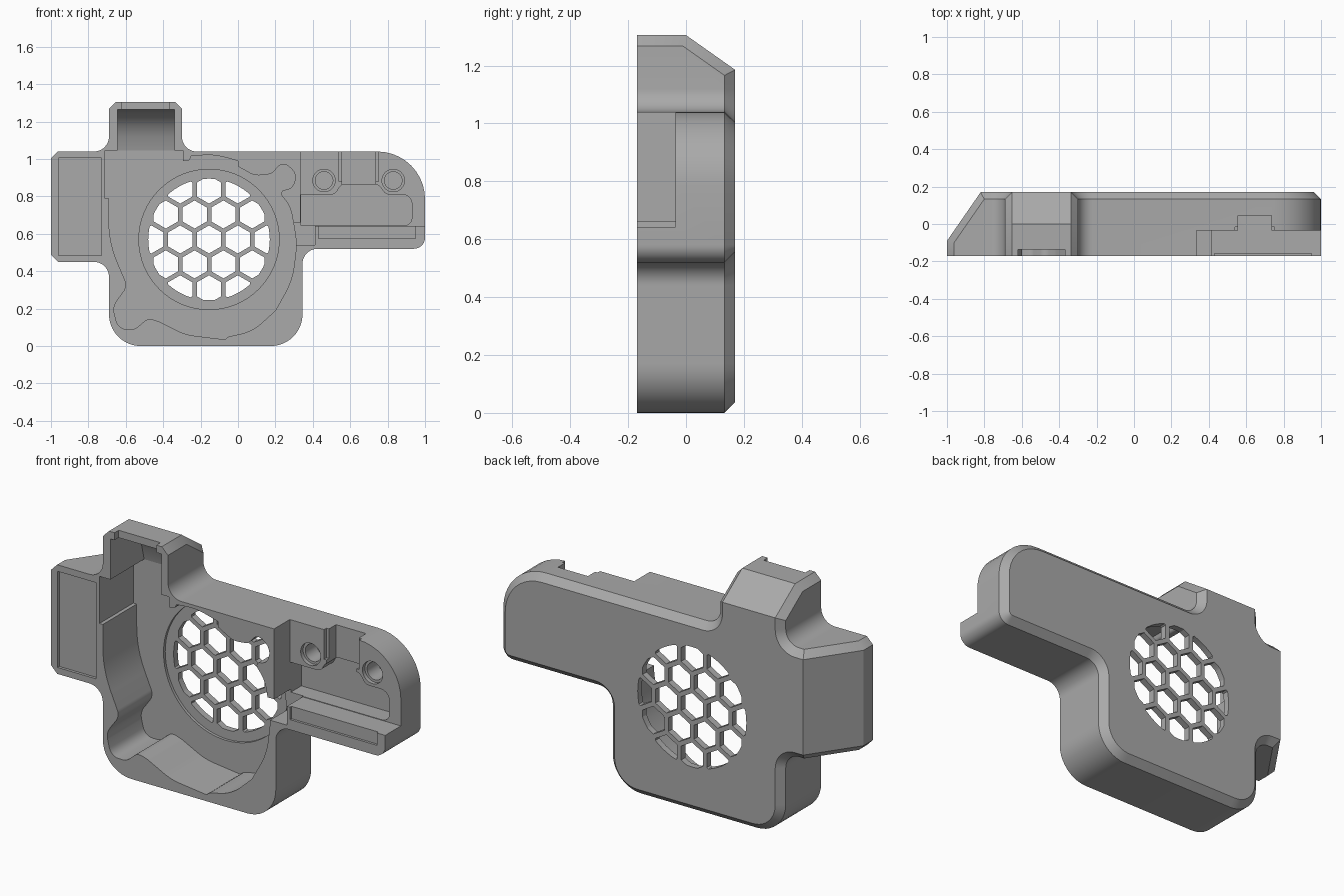
import bpy, bmesh, math
from mathutils import Vector

cube = bpy.data.objects.get("Cube")
if cube:
    bpy.data.objects.remove(cube, do_unlink=True)

FRONT, BACK, FLOOR = -0.17, 0.17, 0.12
FAN = (-0.155, 0.57)

grey = bpy.data.materials.new("plain grey")
grey.use_nodes = True
grey.diffuse_color = (0.4, 0.4, 0.4, 1)
grey.node_tree.nodes["Principled BSDF"].inputs["Base Color"].default_value = (0.4, 0.4, 0.4, 1)


def rounded(points, steps=8):
    """Fillet each (u, v, radius) corner of a closed outline."""
    out = []
    n = len(points)
    for i, p in enumerate(points):
        c = Vector(p[:2])
        a = Vector(points[i - 1][:2]) - c
        b = Vector(points[(i + 1) % n][:2]) - c
        r = p[2] if len(p) > 2 else 0
        half = a.angle(b) / 2
        if r == 0 or half > 1.55:
            out.append(c)
            continue
        t = min(r / math.tan(half), a.length * 0.49, b.length * 0.49)
        r = t * math.tan(half)
        a.normalize()
        b.normalize()
        mid = c + (a + b).normalized() * (r / math.sin(half))
        start, end = c + a * t - mid, c + b * t - mid
        sweep = start.angle_signed(end)
        for k in range(steps + 1):
            ang = -sweep * k / steps
            out.append(mid + Vector((start.x * math.cos(ang) - start.y * math.sin(ang),
                                     start.x * math.sin(ang) + start.y * math.cos(ang))))
    return out


def circle(cx, cz, r, n=64, turn=0.0):
    return [(cx + r * math.cos(turn + math.tau * i / n),
             cz + r * math.sin(turn + math.tau * i / n)) for i in range(n)]


def add_prism(bm, outline, lo, hi, axis="y"):
    def place(p, d):
        return (p[0], d, p[1]) if axis == "y" else (d, p[0], p[1])
    low = [bm.verts.new(place(p, lo)) for p in outline]
    high = [bm.verts.new(place(p, hi)) for p in outline]
    n = len(low)
    bm.faces.new(low)
    bm.faces.new(high[::-1])
    for i in range(n):
        j = (i + 1) % n
        bm.faces.new((low[j], low[i], high[i], high[j]))
    bmesh.ops.recalc_face_normals(bm, faces=bm.faces)


def make_object(name, bm):
    mesh = bpy.data.meshes.new(name)
    bm.to_mesh(mesh)
    bm.free()
    mesh.materials.append(grey)
    obj = bpy.data.objects.new(name, mesh)
    bpy.context.collection.objects.link(obj)
    return obj


def prism(name, outline, lo, hi, axis="y"):
    bm = bmesh.new()
    add_prism(bm, outline, lo, hi, axis)
    return make_object(name, bm)


def boolean(target, tool, operation="DIFFERENCE"):
    tool.hide_render = True
    mod = target.modifiers.new("cut", "BOOLEAN")
    mod.operation, mod.solver, mod.object = operation, "EXACT", tool
    bpy.context.view_layer.objects.active = target
    bpy.ops.object.modifier_apply(modifier=mod.name)
    bpy.data.objects.remove(tool, do_unlink=True)


def box(x0, x1, z0, z1, r=0.0):
    return rounded([(x0, z0, r), (x1, z0, r), (x1, z1, r), (x0, z1, r)], 5)


# Housing shell: rounded outline with a left wing, top duct and right arm
outline = rounded([
    (-0.69, 0, 0.17), (0.345, 0, 0.17), (0.345, 0.52, 0.08), (1, 0.52, 0.06),
    (1, 1.04, 0.27), (-0.30, 1.04, 0.08), (-0.30, 1.305), (-0.69, 1.305),
    (-0.69, 1.04, 0.08), (-1, 1.04), (-1, 0.45), (-0.69, 0.45, 0.08)], 10)
bm = bmesh.new()
add_prism(bm, outline, FRONT, BACK)

# Sloped backs of the wing and the duct
for co, no in (((-1, -0.09, 0), (-0.26, 0.18, 0)), ((0, 0, 1.305), (0, 0.12, 0.17))):
    bmesh.ops.bisect_plane(bm, geom=bm.verts[:] + bm.edges[:] + bm.faces[:],
                           plane_co=co, plane_no=no, clear_outer=True)
    bmesh.ops.holes_fill(bm, edges=[e for e in bm.edges if e.is_boundary])
bmesh.ops.recalc_face_normals(bm, faces=bm.faces)
bm.normal_update()

# Chamfer the back rim, slope sides and outer corners
chamfer = []
for e in bm.edges:
    ny = sorted(f.normal.y for f in e.link_faces)
    a, b = (v.co for v in e.verts)
    tip = (a.x < -0.99 and b.x < -0.99) or (a.z > 1.3 and b.z > 1.3)
    along_y = abs((b - a).normalized().y) > 0.99
    if (abs(ny[0]) < 0.01 and ny[1] > 0.1 and not tip) or (tip and along_y):
        chamfer.append(e)
bmesh.ops.bevel(bm, geom=chamfer, offset=0.037, segments=1, affect="EDGES")
housing = make_object("fan_housing", bm)

# Scroll-shaped fan cavity with two screw ears
scroll = rounded([
    (-0.71, 1.045), (-0.71, 0.79), (-0.69, 0.79), (-0.69, 0.55, 0.6),
    (-0.59, 0.32, 0.06), (-0.67, 0.21, 0.08), (-0.64, 0.09, 0.07), (-0.55, 0.09, 0.05),
    (-0.48, 0.15, 0.05), (-0.42, 0.13, 0.1), (-0.28, 0.06, 0.3), (-0.07, 0.035),
    (-0.05, 0.05), (0.08, 0.08, 0.3), (0.20, 0.19), (0.29, 0.35, 0.4),
    (0.315, 0.55, 0.4), (0.28, 0.75, 0.3), (0.21, 0.83, 0.04), (0.29, 0.84, 0.05),
    (0.315, 0.92, 0.06), (0.24, 0.99, 0.06), (0.18, 0.92, 0.05), (0.09, 0.91, 0.1),
    (0, 0.96), (0, 0.99), (-0.13, 1.025, 0.4), (-0.25, 1.015),
    (-0.26, 0.99, 0.02), (-0.295, 0.99), (-0.295, 1.045)], 6)
boolean(housing, prism("cavity_cutter", scroll, -0.3, FLOOR))
boolean(housing, prism("ring_cutter", circle(*FAN, 0.375), 0, FLOOR + 0.015))

# Curved hollow inside the top duct and the notch in its lip
duct = [(-0.3, 1.0), (-0.3, 1.265), (-0.07, 1.265), (-0.02, 1.25), (0.03, 1.22),
        (0.07, 1.175), (0.10, 1.12), (FLOOR, 1.04), (FLOOR, 1.0)]
boolean(housing, prism("duct_cutter", duct, -0.645, -0.34, "x"))
boolean(housing, prism("lip_cutter", box(-0.62, -0.37, 1.2, 1.4), -0.3, -0.135))

# Right arm: stepped face, wiring pocket, cable channel and top notch
boolean(housing, prism("step_cutter", box(0.335, 1.2, 0.642, 1.2), -0.3, -0.036))
pocket = rounded([
    (0.337, 0.645), (0.93, 0.645, 0.04), (0.93, 0.81, 0.05), (0.79, 0.81, 0.04),
    (0.75, 0.865, 0.04), (0.55, 0.865, 0.04), (0.52, 0.81, 0.04), (0.337, 0.81)], 5)
boolean(housing, prism("pocket_cutter", pocket, -0.1, 0.06))
boolean(housing, prism("channel_cutter", box(0.28, 0.412, 0.54, 0.66), -0.3, -0.03))
boolean(housing, prism("notch_cutter", box(0.555, 0.735, 0.85, 1.2), -0.1, 0.045))
boolean(housing, prism("notch_ledge_cutter", box(0.54, 0.75, 0.88, 1.2), -0.1, -0.015))
for x in (0.46, 0.83):
    boolean(housing, prism("sink_cutter", circle(x, 0.885, 0.06, 32), -0.1, -0.015))
    boolean(housing, prism("screw_cutter", circle(x, 0.885, 0.047, 32), -0.1, 0.08))

# Shallow label recesses on the wing and the arm
boolean(housing, prism("wing_recess", box(-0.96, -0.73, 0.485, 1.005), -0.3, FRONT + 0.015))
boolean(housing, prism("arm_recess", box(0.43, 0.95, 0.575, 0.66), -0.3, FRONT + 0.013))

# Honeycomb grill clipped to a circle
pitch = 0.154
bm = bmesh.new()
for row in range(-3, 4):
    for col in range(-3, 4):
        x = pitch * (col + 0.5 * (row % 2))
        z = pitch * row * math.sqrt(0.75)
        if math.hypot(x, z) < 0.37:
            add_prism(bm, circle(FAN[0] + x, FAN[1] + z, 0.075, 6, math.pi / 6), 0, 0.3)
holes = make_object("grill_cutter", bm)
boolean(holes, prism("grill_limit", circle(*FAN, 0.325), 0.05, 0.25), "INTERSECT")
boolean(housing, holes)

bpy.ops.object.select_all(action="DESELECT")
housing.select_set(True)
bpy.context.view_layer.objects.active = housing
bpy.ops.object.shade_smooth_by_angle(angle=math.radians(25))
